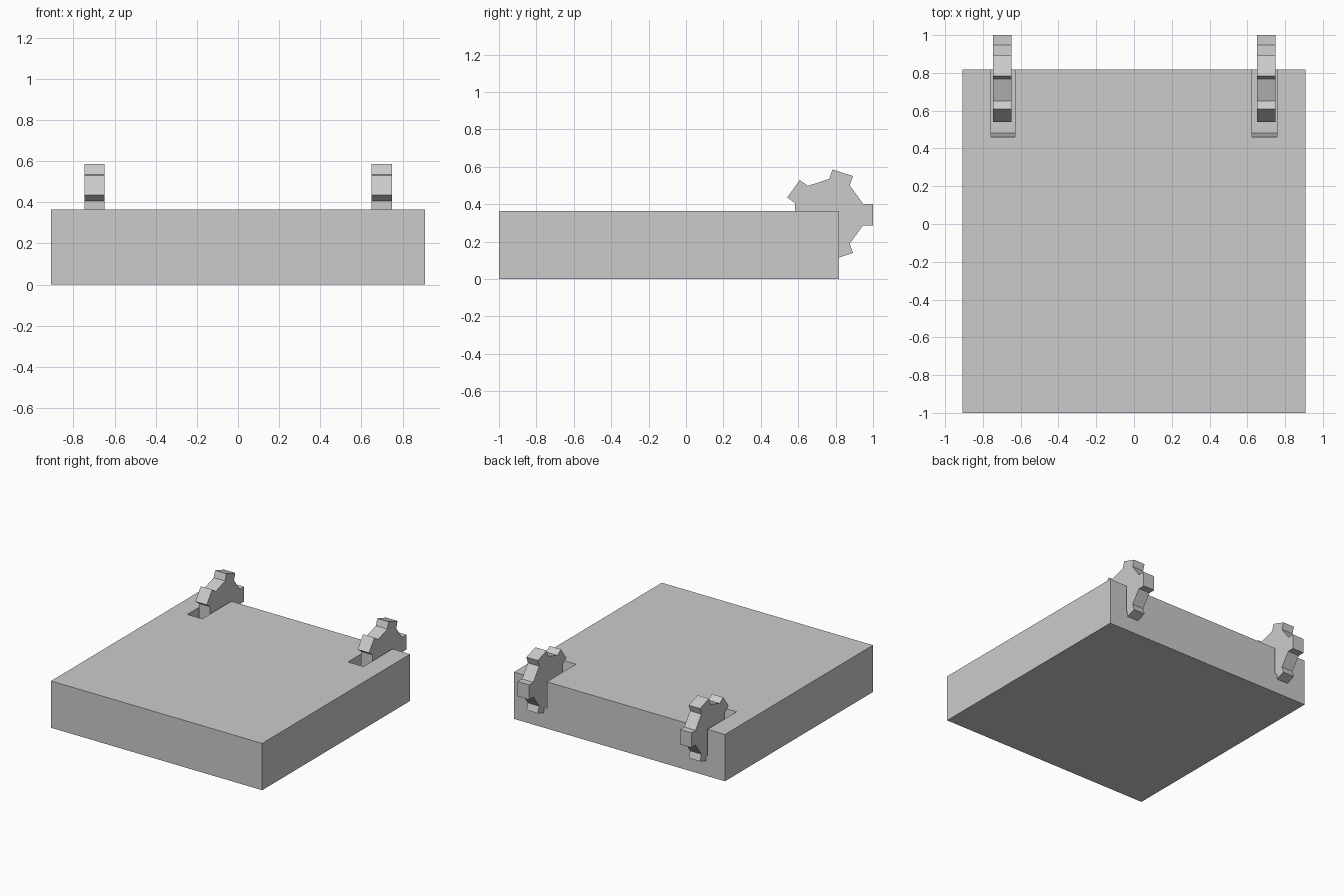
import bpy, bmesh
from math import cos, sin, tau

if "Cube" in bpy.data.objects:
    bpy.data.objects.remove(bpy.data.objects["Cube"])


def extrude_x(name, profile, x0, x1):
    """Solid from a (y, z) profile, extruded along x."""
    bm = bmesh.new()
    face = bm.faces.new([bm.verts.new((x0, y, z)) for y, z in profile])
    ret = bmesh.ops.extrude_face_region(bm, geom=[face])
    moved = [v for v in ret["geom"] if isinstance(v, bmesh.types.BMVert)]
    bmesh.ops.translate(bm, verts=moved, vec=(x1 - x0, 0, 0))
    bmesh.ops.recalc_face_normals(bm, faces=bm.faces)
    mesh = bpy.data.meshes.new(name)
    bm.to_mesh(mesh)
    bm.free()
    obj = bpy.data.objects.new(name, mesh)
    bpy.context.collection.objects.link(obj)
    return obj


# Block body
BACK, TOP = 0.818, 0.364
body = extrude_x("body", [(-1, 0), (BACK, 0), (BACK, TOP), (-1, TOP)], -0.908, 0.908)

# Slots for the wheels, open at the top and back, with a slanted front wall
FLOOR = 0.155
slot_profile = [(0.46, TOP), (0.481, FLOOR), (0.95, FLOOR), (0.95, 0.5), (0.46, 0.5)]
for side, x0, x1 in (("left", -0.758, -0.63), ("right", 0.624, 0.757)):
    cutter = extrude_x(f"{side}_slot_cutter", slot_profile, x0, x1)
    mod = body.modifiers.new(f"{side}_slot", "BOOLEAN")
    mod.operation = "DIFFERENCE"
    mod.solver = "EXACT"
    mod.object = cutter
    cutter.hide_render = True
    cutter.hide_set(True)

# Five-toothed wheels
CY, CZ, ROOT, TIP, HALF = 0.765, 0.345, 0.182, 0.235, 0.0575
gear_profile = []
for i in range(5):
    c, s = cos(i * tau / 5), sin(i * tau / 5)
    for r, t in ((ROOT, -HALF), (TIP, -HALF), (TIP, HALF), (ROOT, HALF)):
        gear_profile.append((CY + r * c - t * s, CZ + r * s + t * c))
for side, x in (("left", -0.697), ("right", 0.699)):
    extrude_x(f"{side}_toothed_wheel", gear_profile, x - 0.049, x + 0.049)
